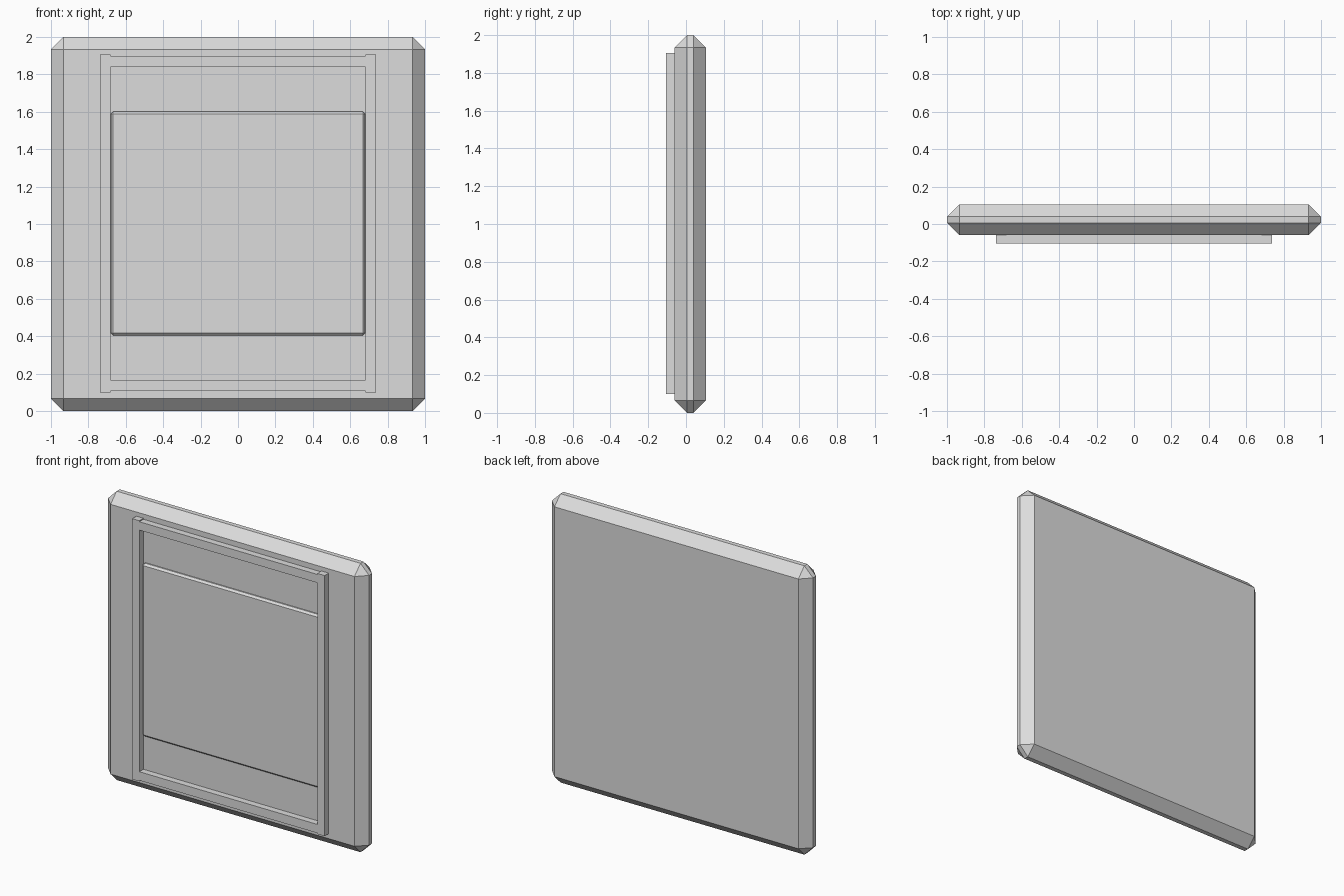
import bpy

cube = bpy.data.objects.get("Cube")
if cube:
    bpy.data.objects.remove(cube, do_unlink=True)

# Single plain material
grey = bpy.data.materials.new("light_grey")
grey.use_nodes = True
colour = (0.72, 0.72, 0.72, 1)
grey.diffuse_color = colour
grey.node_tree.nodes["Principled BSDF"].inputs["Base Color"].default_value = colour


def box(name, low, high, chamfer=0):
    """Axis-aligned box between two corners, with optional flat chamfers."""
    centre = [(a + b) / 2 for a, b in zip(low, high)]
    bpy.ops.mesh.primitive_cube_add(size=1, location=centre)
    obj = bpy.context.object
    obj.name = name
    obj.scale = [b - a for a, b in zip(low, high)]
    bpy.ops.object.transform_apply(location=False, rotation=False, scale=True)
    obj.data.materials.append(grey)
    if chamfer:
        bevel = obj.modifiers.new("chamfer", "BEVEL")
        bevel.width = chamfer
        bevel.segments = 1
        bevel.limit_method = "NONE"
    return obj


FACE = -0.06    # front face of the slab
FRONT = -0.105  # front of the raised frame
INNER, OUTER = 0.682, 0.737

# Chamfered slab
box("slab", (-1, FACE, 0), (1, 0.105, 2), 0.066)

# Raised frame: two posts, with rails set a touch shorter
for side, x0, x1 in (("right", -OUTER, -INNER), ("left", INNER, OUTER)):
    box(f"frame_post_{side}", (x0, FRONT, 0.1), (x1, FACE + 0.01, 1.905))
for side, z0, z1 in (("bottom", 0.107, 0.167), ("top", 1.84, 1.898)):
    box(f"frame_rail_{side}", (-INNER, FRONT, z0), (INNER, FACE + 0.01, z1))

# Shallow chamfered panel inside the frame
box("centre_panel", (-0.68, FACE - 0.022, 0.404), (0.68, FACE + 0.03, 1.602), 0.013)
